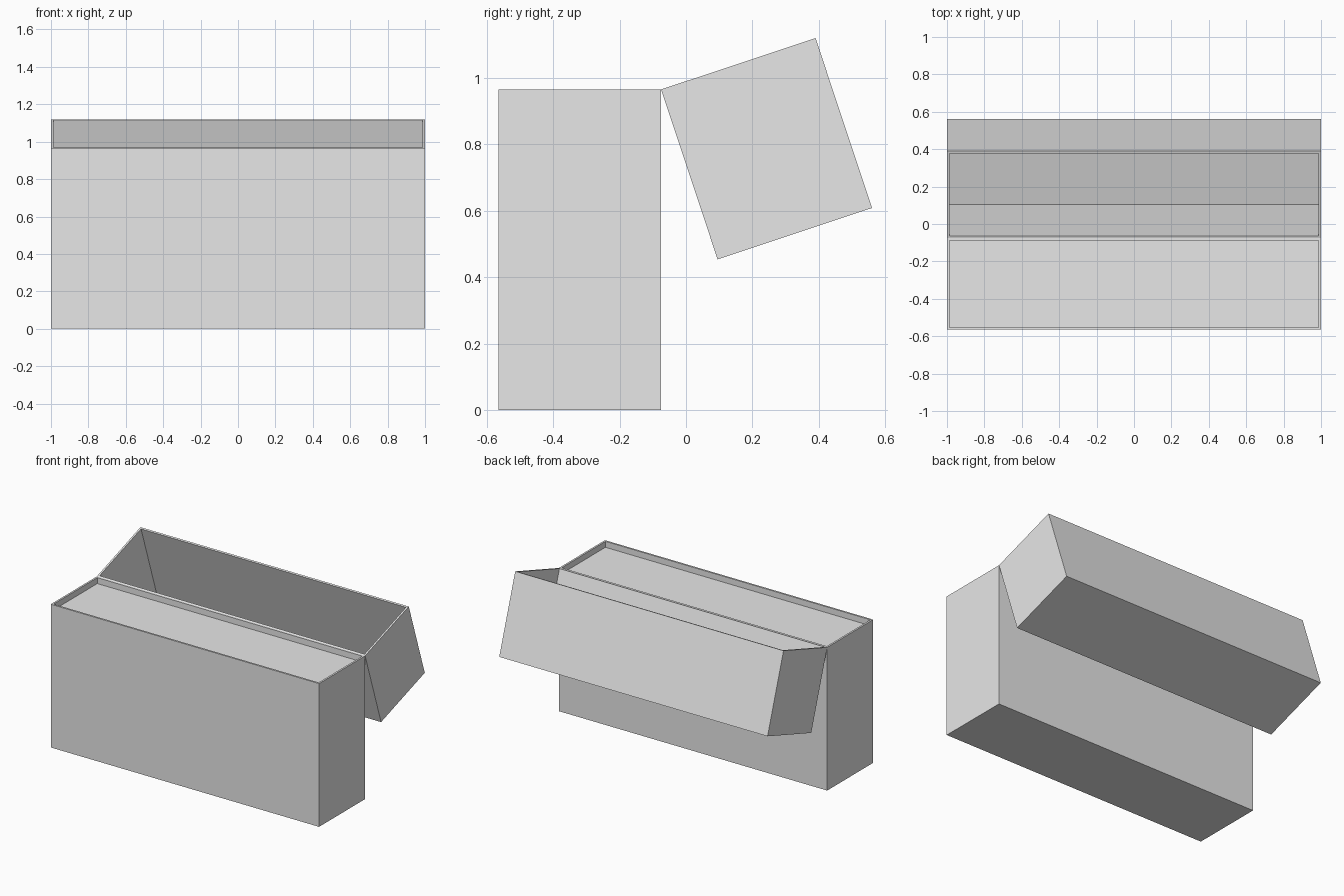
import bpy
import bmesh
import math
from mathutils import Vector

if "Cube" in bpy.data.objects:
    bpy.data.objects.remove(bpy.data.objects["Cube"], do_unlink=True)

WALL = 0.0125
DEPTH = 0.49          # front-to-back size shared by case and lid
HINGE = Vector((0, -0.075, 0.965))

grey = bpy.data.materials.new("light_grey")
grey.use_nodes = True
grey.diffuse_color = (0.8, 0.8, 0.8, 1)
grey.node_tree.nodes["Principled BSDF"].inputs["Base Color"].default_value = (0.8, 0.8, 0.8, 1)


def open_box(name, y_centre, height, recess):
    """Box hanging below z = 0 with an inset, sunken top."""
    bm = bmesh.new()
    bmesh.ops.create_cube(bm, size=1)
    bmesh.ops.scale(bm, vec=(2, DEPTH, height), verts=bm.verts)
    bmesh.ops.translate(bm, vec=(0, y_centre, -height / 2), verts=bm.verts)
    top = max(bm.faces, key=lambda f: f.calc_center_median().z)
    bmesh.ops.inset_region(bm, faces=[top], thickness=WALL, use_even_offset=True)
    # Sink the inner face, leaving its rim behind
    sunk = bmesh.ops.extrude_discrete_faces(bm, faces=[top])["faces"][0]
    bmesh.ops.translate(bm, vec=(0, 0, -recess), verts=sunk.verts)
    bmesh.ops.recalc_face_normals(bm, faces=bm.faces)
    mesh = bpy.data.meshes.new(name)
    bm.to_mesh(mesh)
    bm.free()
    mesh.materials.append(grey)
    obj = bpy.data.objects.new(name, mesh)
    obj.location = HINGE
    bpy.context.collection.objects.link(obj)
    return obj


# Upright case with a shallow recessed top
open_box("case", -DEPTH / 2, HINGE.z, 0.04)

# Hollow lid swung open behind the case
lid_height = 0.539
lid = open_box("lid", DEPTH / 2, lid_height, lid_height - WALL)
lid.rotation_euler.x = math.radians(18.4)
